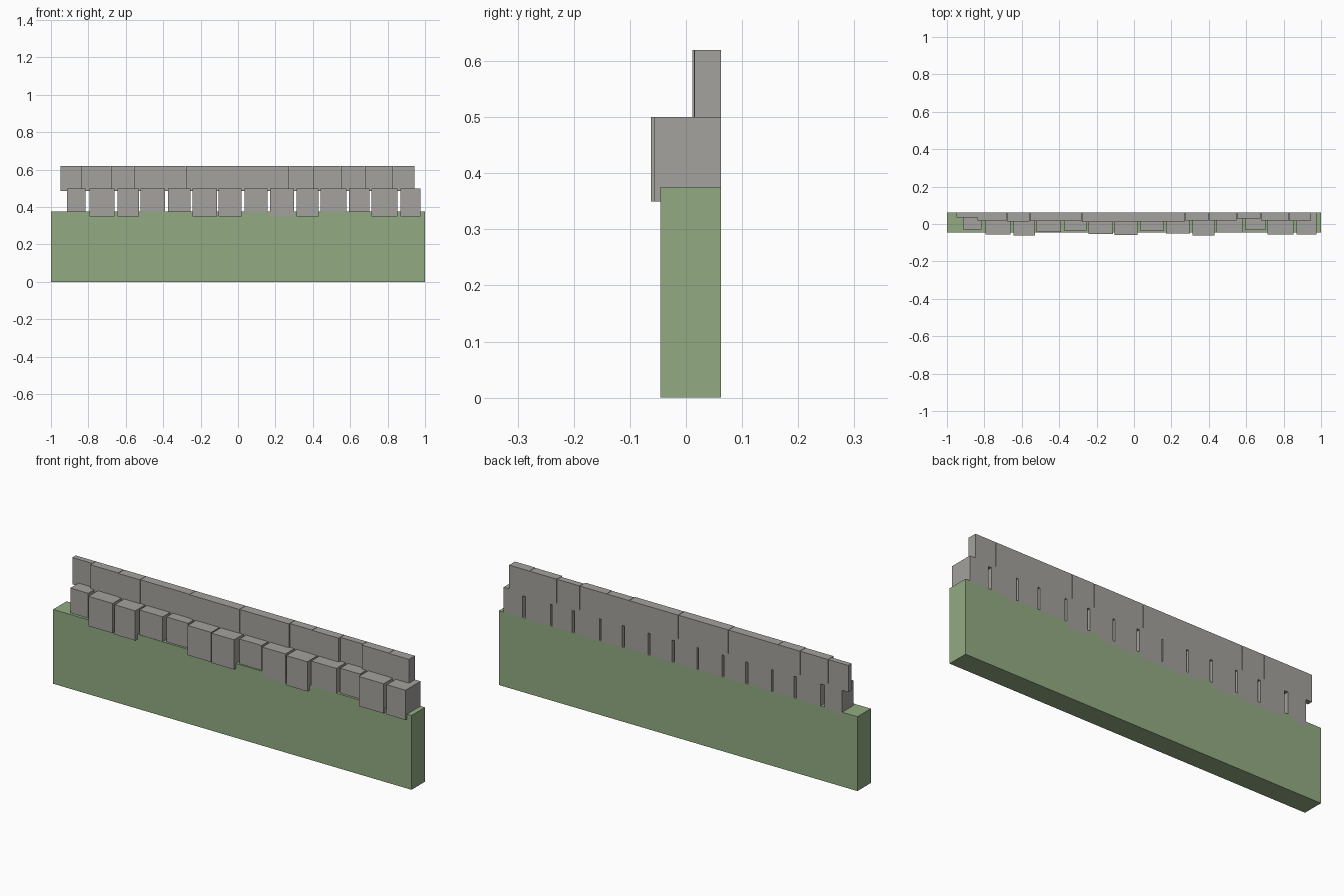
import bpy

default_cube = bpy.data.objects.get("Cube")
if default_cube:
    bpy.data.objects.remove(default_cube, do_unlink=True)


def make_material(name, colour):
    material = bpy.data.materials.new(name)
    material.use_nodes = True
    material.diffuse_color = colour
    shader = next(n for n in material.node_tree.nodes if n.type == "BSDF_PRINCIPLED")
    shader.inputs["Base Color"].default_value = colour
    return material


def add_block(name, material, left, right, front, back, bottom, top):
    """Add a box spanning the given limits on each axis."""
    centre = ((left + right) / 2, (front + back) / 2, (bottom + top) / 2)
    bpy.ops.mesh.primitive_cube_add(size=1, location=centre)
    block = bpy.context.object
    block.name = name
    block.scale = (right - left, back - front, top - bottom)
    bpy.ops.object.transform_apply(location=False, rotation=False, scale=True)
    block.data.materials.append(material)
    return block


moss_green = make_material("moss_green", (0.29, 0.41, 0.225, 1))
stone_grey = make_material("stone_grey", (0.37, 0.36, 0.34, 1))

BACK = 0.062

# Plain wall base
add_block("wall_base", moss_green, -1, 1, -0.045, BACK, 0, 0.375)

# Lower course: separate stones of uneven width and depth (left, right, front)
lower_stones = [
    (-0.915, -0.815, -0.03), (-0.795, -0.66, -0.056), (-0.645, -0.53, -0.062),
    (-0.52, -0.39, -0.043), (-0.375, -0.255, -0.034), (-0.243, -0.112, -0.054),
    (-0.105, 0.02, -0.06), (0.035, 0.158, -0.038), (0.17, 0.3, -0.05),
    (0.313, 0.43, -0.062), (0.44, 0.58, -0.045), (0.593, 0.703, -0.033),
    (0.714, 0.853, -0.057), (0.87, 0.975, -0.057),
]
for number, (left, right, front) in enumerate(lower_stones, start=1):
    add_block(f"lower_stone_{number}", stone_grey, left, right, front, BACK, 0.35, 0.5)

# Upper course: thinner stones laid almost touching
seams = [-0.95, -0.837, -0.68, -0.557, -0.28, 0, 0.275, 0.4, 0.55, 0.677, 0.83, 0.945]
fronts = [0.035, 0.018, 0.014, 0.016, 0.012, 0.014, 0.02, 0.018, 0.03, 0.018, 0.015]
JOINT = 0.002
for number, front in enumerate(fronts, start=1):
    left, right = seams[number - 1], seams[number]
    add_block(f"upper_stone_{number}", stone_grey, left + JOINT / 2, right - JOINT / 2,
              front, BACK, 0.485, 0.62)
